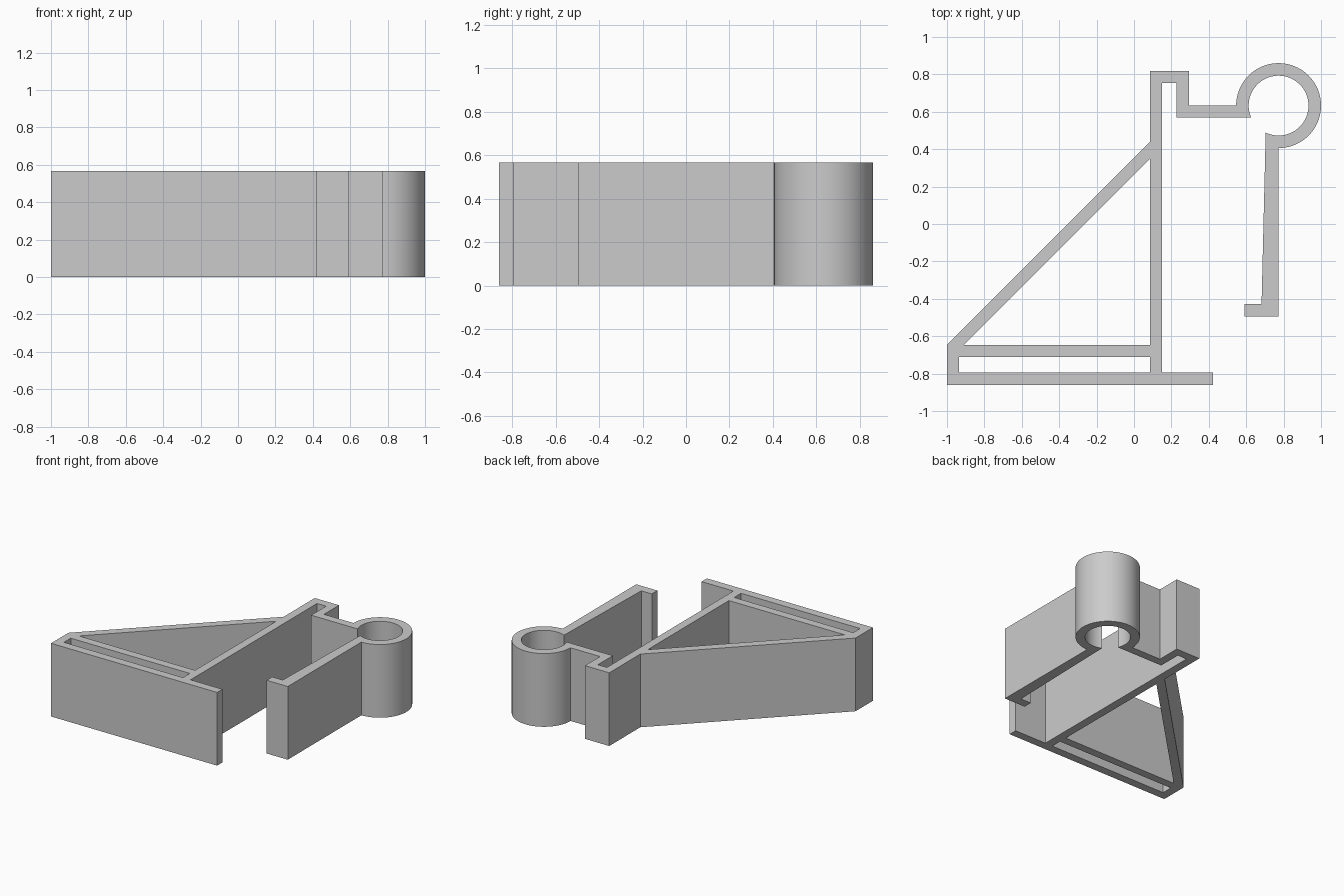
import bpy, bmesh
from math import radians, cos, sin, asin, sqrt, degrees
from mathutils import Vector

if "Cube" in bpy.data.objects:
    bpy.data.objects.remove(bpy.data.objects["Cube"])

HEIGHT = 0.567
CX, CY, R_OUT, R_IN = 0.773, 0.633, 0.227, 0.16   # clip ring


def arc(radius, start, end, steps):
    """Points along the ring, angles in degrees."""
    angles = [radians(start + (end - start) * i / steps) for i in range(steps + 1)]
    return [(CX + radius * cos(a), CY + radius * sin(a)) for a in angles]


def extrude_profile(name, loops, height):
    """Fill closed loops (outline plus holes) and extrude them upward."""
    bm = bmesh.new()
    edges = []
    for loop in loops:
        vs = [bm.verts.new((x, y, 0)) for x, y in loop]
        edges += [bm.edges.new((a, b)) for a, b in zip(vs, vs[1:] + vs[:1])]
    bmesh.ops.triangle_fill(bm, edges=edges, use_beauty=True, normal=Vector((0, 0, 1)))
    result = bmesh.ops.extrude_face_region(bm, geom=bm.faces[:], use_keep_orig=True)
    top = [g for g in result["geom"] if isinstance(g, bmesh.types.BMVert)]
    bmesh.ops.translate(bm, verts=top, vec=(0, 0, height))
    bmesh.ops.recalc_face_normals(bm, faces=bm.faces[:])
    mesh = bpy.data.meshes.new(name)
    bm.to_mesh(mesh)
    bm.free()
    obj = bpy.data.objects.new(name, mesh)
    bpy.context.collection.objects.link(obj)
    return obj


# Outer outline: base plate, upright, top hook, ring with gap, hanging arm, brace
outline = (
    [(-1, -0.86), (0.423, -0.86), (0.423, -0.795), (0.15, -0.795),
     (0.15, 0.753), (0.228, 0.753), (0.228, 0.57)]
    + arc(R_IN, 203.2, -115.5, 64)
    + [(0.682, -0.427), (0.592, -0.427), (0.592, -0.495), (CX, -0.495)]
    + arc(R_OUT, -90, 180, 60)
    + [(0.293, CY), (0.293, 0.818), (0.085, 0.818), (0.085, 0.438), (-1, -0.647)]
)
# Openings: narrow slot above the base and the triangular window
slot = [(-0.935, -0.795), (0.085, -0.795), (0.085, -0.711), (-0.935, -0.711)]
window = [(-0.909, -0.647), (0.085, -0.647), (0.085, 0.347)]

bracket = extrude_profile("clip_bracket", [outline, slot, window], HEIGHT)

# Smooth ring walls, crisp corners
bpy.context.view_layer.objects.active = bracket
bracket.select_set(True)
bpy.ops.object.shade_smooth_by_angle(angle=radians(20))
